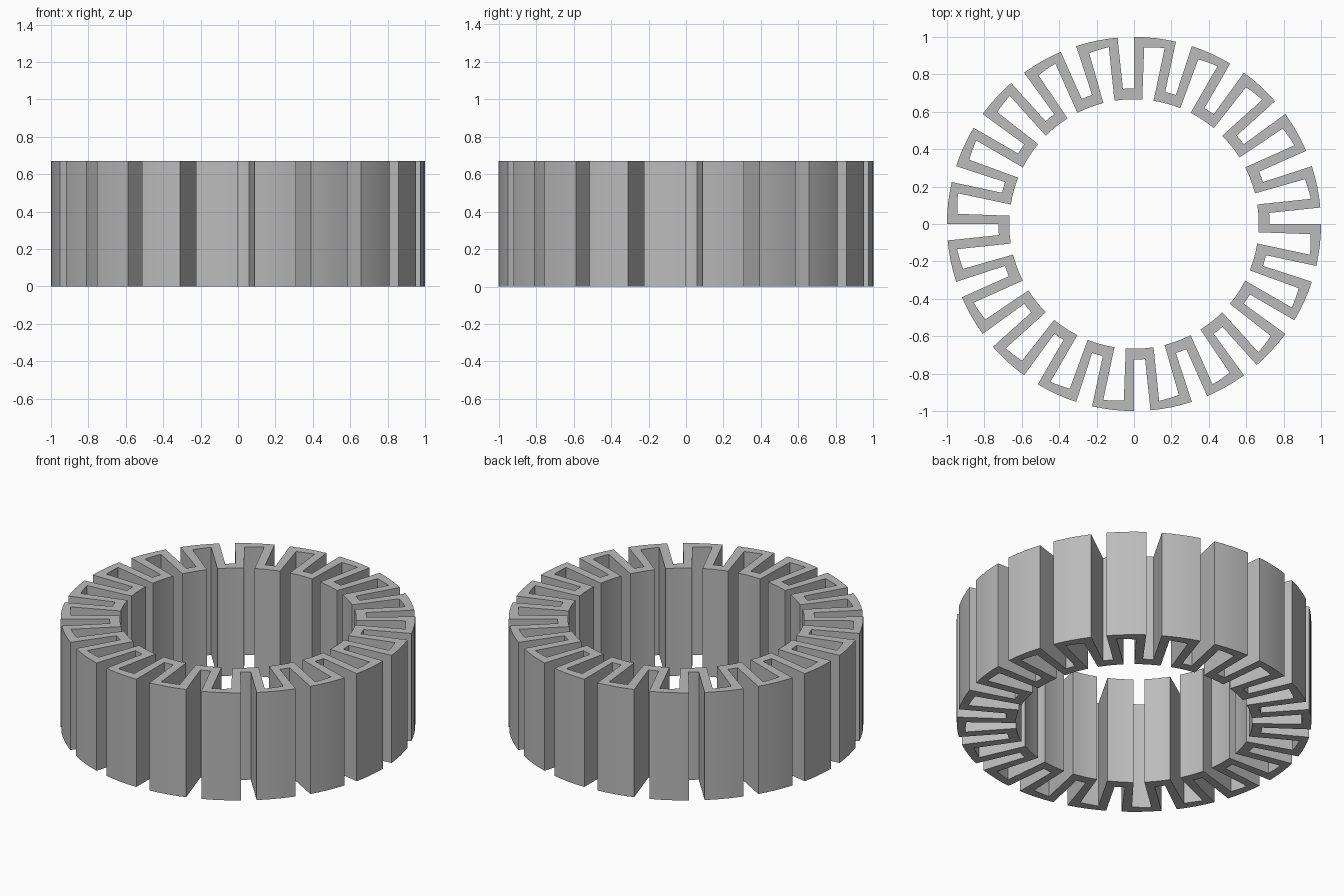
import bpy, bmesh
from math import radians, sin, cos

if "Cube" in bpy.data.objects:
    bpy.data.objects.remove(bpy.data.objects["Cube"])

TEETH, HEIGHT, STEPS = 20, 0.67, 4
PITCH = 360 / TEETH

# Corners (radius, clockwise degrees) of one fold on the two sides of the band
outside = [(1.0, 0), (1.0, 12.95), (0.725, 13.3), (0.725, PITCH)]
inside = [(0.945, 3.3), (0.955, 9.9), (0.667, 9.0), (0.667, PITCH + 3.8)]


def side_points(corners):
    """Trace the folded band, curving the crests and leaving the walls straight."""
    points = []
    for tooth in range(TEETH):
        for start, end in (corners[:2], corners[2:]):
            for i in range(STEPS + 1):
                t = i / STEPS
                r = start[0] + (end[0] - start[0]) * t
                a = radians(start[1] + (end[1] - start[1]) * t + tooth * PITCH)
                points.append((r * sin(a), r * cos(a)))
    return points


# Folded ring: a flat band of quads extruded upwards
bm = bmesh.new()
outer = [bm.verts.new((x, y, 0)) for x, y in side_points(outside)]
inner = [bm.verts.new((x, y, 0)) for x, y in side_points(inside)]
n = len(outer)
for i in range(n):
    j = (i + 1) % n
    bm.faces.new((outer[i], outer[j], inner[j], inner[i]))
base = bm.faces[:]
grown = bmesh.ops.extrude_face_region(bm, geom=base, use_keep_orig=True)
top = [g for g in grown["geom"] if isinstance(g, bmesh.types.BMVert)]
bmesh.ops.translate(bm, verts=top, vec=(0, 0, HEIGHT))
bmesh.ops.recalc_face_normals(bm, faces=bm.faces[:])

mesh = bpy.data.meshes.new("folded_ring")
bm.to_mesh(mesh)
bm.free()
ring = bpy.data.objects.new("folded_ring", mesh)
bpy.context.collection.objects.link(ring)

# Plain grey material
grey = bpy.data.materials.new("plain grey")
grey.use_nodes = True
colour = (0.5, 0.5, 0.5, 1)
grey.diffuse_color = colour
grey.node_tree.nodes["Principled BSDF"].inputs["Base Color"].default_value = colour
mesh.materials.append(grey)

# Smooth crests with sharp corners
bpy.ops.object.select_all(action="DESELECT")
ring.select_set(True)
bpy.context.view_layer.objects.active = ring
bpy.ops.object.shade_smooth_by_angle(angle=radians(30))
